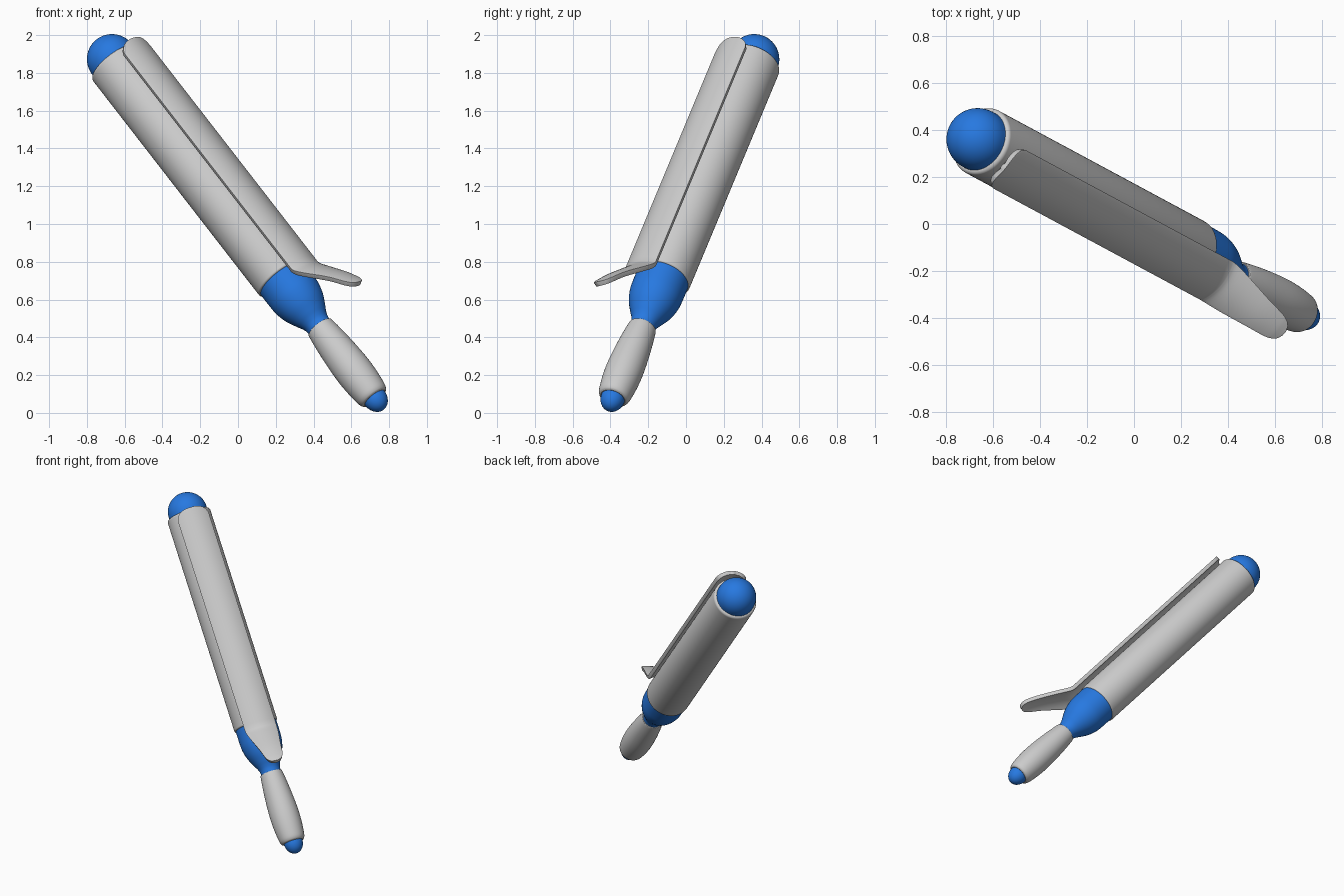
import bpy, bmesh, math
from mathutils import Vector, Matrix

if "Cube" in bpy.data.objects:
    bpy.data.objects.remove(bpy.data.objects["Cube"])

# Tilted frame of the pen: local z runs tip -> top, local x points to the clip
ORIGIN = Vector((0.73, -0.39, 0.07))
AXIS = Vector((-0.582, 0.313, 0.751)).normalized()
side = Vector((0.504, -0.585, 0.635))
side = (side - AXIS * side.dot(AXIS)).normalized()
FRAME = Matrix((side, AXIS.cross(side), AXIS)).transposed().to_4x4()
FRAME.translation = ORIGIN

blue = bpy.data.materials.new("blue")
blue.diffuse_color = (0.02, 0.19, 0.75, 1)
blue.use_nodes = True
blue.node_tree.nodes["Principled BSDF"].inputs["Base Color"].default_value = blue.diffuse_color


def spline(pts, n=5):
    """Smooth curve through the points (Catmull-Rom)."""
    p = [Vector(q) for q in pts]
    p = [2 * p[0] - p[1]] + p + [2 * p[-1] - p[-2]]
    out = []
    for a, b, c, d in zip(p, p[1:], p[2:], p[3:]):
        for k in range(n):
            t = k / n
            out.append(0.5 * (2 * b + (c - a) * t + (2 * a - 5 * b + 4 * c - d) * t * t
                              + (3 * b - a - 3 * c + d) * t ** 3))
    return out + [p[-2]]


def finish(name, bm, mat=None, angle=45):
    me = bpy.data.meshes.new(name)
    bm.to_mesh(me)
    bm.free()
    ob = bpy.data.objects.new(name, me)
    bpy.context.collection.objects.link(ob)
    ob.matrix_world = FRAME
    if mat:
        me.materials.append(mat)
    bpy.ops.object.select_all(action='DESELECT')
    ob.select_set(True)
    bpy.context.view_layer.objects.active = ob
    bpy.ops.object.shade_smooth_by_angle(angle=math.radians(angle))
    return ob


def lathe(name, profile, mat=None, n=64):
    """Revolve (radius, height) points about the pen axis."""
    bm = bmesh.new()
    vs = [bm.verts.new((r, 0, h)) for r, h in profile]
    es = [bm.edges.new(e) for e in zip(vs, vs[1:])]
    bmesh.ops.spin(bm, geom=vs + es, axis=(0, 0, 1), cent=(0, 0, 0),
                   angle=2 * math.pi, steps=n, use_merge=True)
    bmesh.ops.remove_doubles(bm, verts=bm.verts, dist=1e-5)
    bmesh.ops.recalc_face_normals(bm, faces=bm.faces)
    return finish(name, bm, mat)


def arc(cr, ch, rr, rh, a0, a1, n=12):
    return [(max(0, cr + rr * math.cos(math.radians(a0 + (a1 - a0) * i / n))),
             ch + rh * math.sin(math.radians(a0 + (a1 - a0) * i / n))) for i in range(n + 1)]


# Rounded writing tip and top ball
lathe("tip", arc(0, 0.01, 0.064, 0.078, -90, 0) + [(0.064, 0.03)], blue)
lathe("top_ball", [(0.133, 2.30)] + arc(0, 2.40, 0.133, 0.134, 0, 90, 20), blue)

# Swelling grip with rounded ends
lathe("grip", [(0, 0.02), (0.06, 0.012)] + spline(
    [(0.068, 0.01), (0.080, 0.02), (0.089, 0.05), (0.098, 0.14), (0.099, 0.24),
     (0.090, 0.38), (0.077, 0.495), (0.072, 0.51)]) + [(0.0, 0.515)])

# Blue shoulder between grip and barrel
lathe("shoulder", spline([(0.068, 0.48), (0.069, 0.53), (0.078, 0.56), (0.096, 0.595),
                          (0.122, 0.65), (0.138, 0.71), (0.142, 0.77), (0.142, 0.9)]), blue)

# Main barrel with rounded rims
lathe("barrel", [(0.13, 0.86)] + arc(0.138, 0.862, 0.012, 0.012, -90, 0, 5)
      + arc(0.132, 2.365, 0.018, 0.018, 0, 90, 6) + [(0.125, 2.37)])

# Clip: curved strip (height, distance from axis, half width) ending in a flared tab
rows = [(2.38, 0.206, 0.02), (2.377, 0.206, 0.05), (2.365, 0.206, 0.08),
        (2.345, 0.206, 0.1), (2.32, 0.206, 0.109), (2.2, 0.206, 0.109),
        (1.5, 0.206, 0.109), (0.83, 0.206, 0.109)]
rows += [tuple(v) for v in spline(
    [(0.80, 0.206, 0.109), (0.775, 0.217, 0.107), (0.72, 0.256, 0.098),
     (0.62, 0.328, 0.076), (0.545, 0.374, 0.062), (0.515, 0.389, 0.048)], 4)]
rows += [(0.503, 0.394, 0.034), (0.497, 0.397, 0.012)]
bm = bmesh.new()
N = 16
grid = []
for h, r, w in rows:
    ys = [w * (2 * j / N - 1) for j in range(N + 1)]
    grid.append([bm.verts.new((r - 2.65 * y * y, y, h)) for y in ys])
for a, b in zip(grid, grid[1:]):
    for j in range(N):
        bm.faces.new((a[j], b[j], b[j + 1], a[j + 1]))
clip = finish("clip", bm)
solid = clip.modifiers.new("thickness", 'SOLIDIFY')
solid.thickness = 0.026
solid.offset = -1
bev = clip.modifiers.new("soft_edges", 'BEVEL')
bev.width = 0.008
bev.segments = 3
bev.limit_method = 'ANGLE'
bev.angle_limit = math.radians(50)
